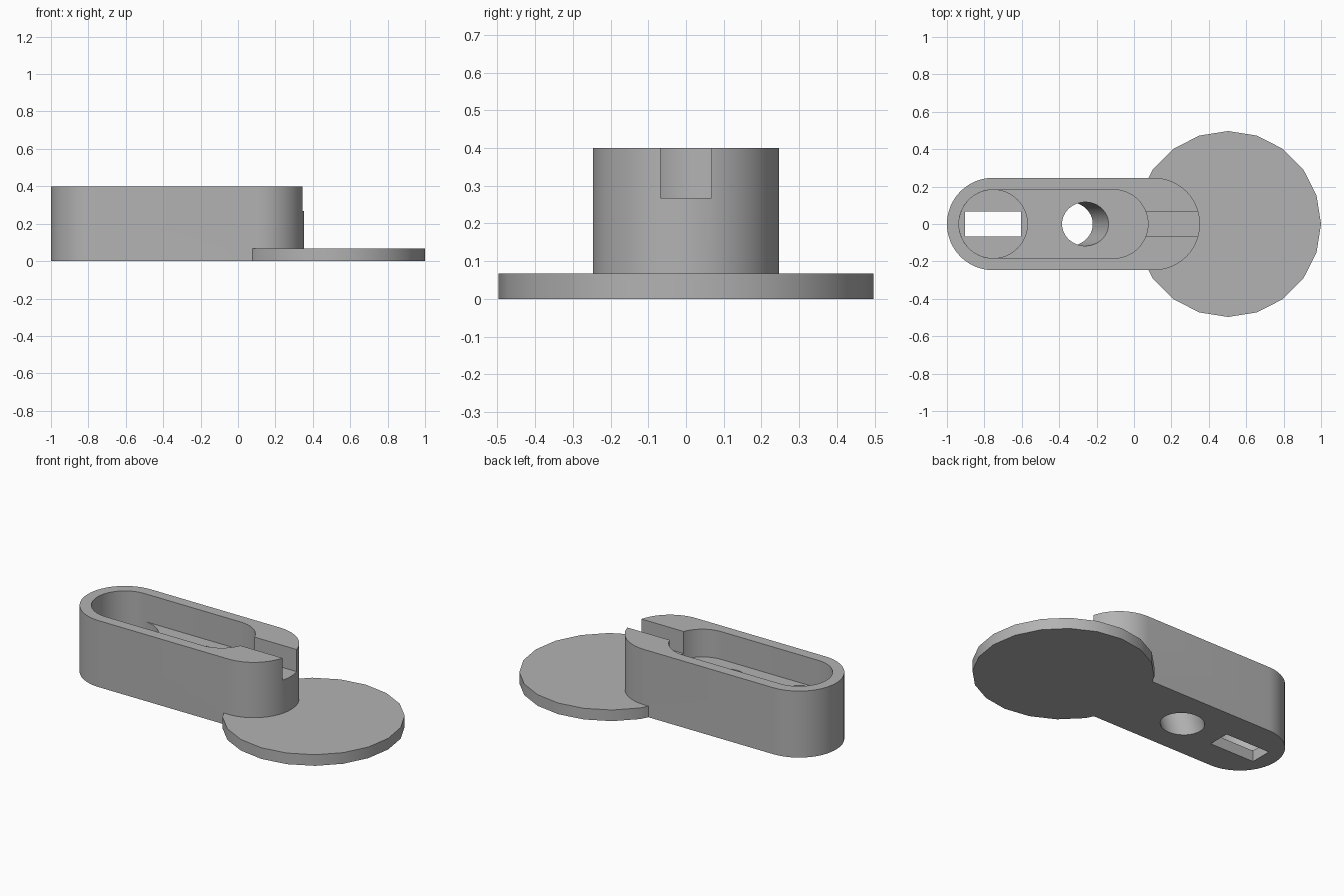
import bpy
import bmesh
import math

cube = bpy.data.objects.get("Cube")
if cube:
    bpy.data.objects.remove(cube, do_unlink=True)

grey = bpy.data.materials.new("plain grey")
grey.use_nodes = True
grey.diffuse_color = (0.45, 0.45, 0.45, 1)
grey.node_tree.nodes["Principled BSDF"].inputs["Base Color"].default_value = (0.45, 0.45, 0.45, 1)


def prism(name, outline, z0, z1, cutter=False):
    """Extrude a flat outline from z0 to z1."""
    bm = bmesh.new()
    face = bm.faces.new([bm.verts.new((x, y, z0)) for x, y in outline])
    ext = bmesh.ops.extrude_face_region(bm, geom=[face])
    tops = [v for v in ext["geom"] if isinstance(v, bmesh.types.BMVert)]
    bmesh.ops.translate(bm, verts=tops, vec=(0, 0, z1 - z0))
    bmesh.ops.recalc_face_normals(bm, faces=bm.faces)
    mesh = bpy.data.meshes.new(name)
    bm.to_mesh(mesh)
    bm.free()
    mesh.materials.append(grey)
    obj = bpy.data.objects.new(name, mesh)
    bpy.context.collection.objects.link(obj)
    obj.hide_render = cutter
    return obj


def arc(cx, r, start, end, steps):
    angles = [math.radians(start + (end - start) * i / steps) for i in range(steps + 1)]
    return [(cx + r * math.cos(a), r * math.sin(a)) for a in angles]


def stadium(x0, x1, r):
    return arc(x1, r, -90, 90, 32) + arc(x0, r, 90, 270, 32)


def circle(cx, r, sides):
    return arc(cx, r, 0, 360, sides)[:-1]


def rectangle(x0, x1, half):
    return [(x0, -half), (x1, -half), (x1, half), (x0, half)]


END, PLATE, FLOOR, TOP = -0.753, 0.067, 0.233, 0.4

# Long rounded housing and the flat disc joined to its end
housing = prism("housing", stadium(END, 0.106, 0.247), 0, TOP)
disc = prism("end_disc", circle(0.503, 0.497, 20), 0, PLATE, True)

# Pocket, deeper round recess, window and wire slot
cutters = [
    prism("pocket_cutter", stadium(END, -0.108, 0.183), FLOOR, 0.6, True),
    prism("recess_cutter", circle(END, 0.1829, 64), PLATE, 0.5, True),
    prism("window_cutter", rectangle(-0.903, -0.603, 0.067), -0.2, 0.3, True),
    prism("slot_cutter", rectangle(-0.05, 0.5, 0.067), 0.267, 0.7, True),
]

# Slanted round hole through the floor
hole = prism("slanted_hole_cutter", circle(0, 0.117, 48), -0.2, 0.4, True)
hole.location.x = -0.345
hole.rotation_euler.y = math.radians(20)
cutters.append(hole)

for operation, tools in (("UNION", [disc]), ("DIFFERENCE", cutters)):
    for tool in tools:
        mod = housing.modifiers.new(tool.name, "BOOLEAN")
        mod.operation = operation
        mod.solver = "EXACT"
        mod.object = tool

# Bake the booleans, then drop the helper shapes
bpy.context.view_layer.update()
bpy.ops.object.select_all(action="DESELECT")
housing.select_set(True)
bpy.context.view_layer.objects.active = housing
for mod in list(housing.modifiers):
    bpy.ops.object.modifier_apply(modifier=mod.name)
for tool in [disc] + cutters:
    bpy.data.objects.remove(tool, do_unlink=True)
bpy.ops.object.shade_smooth_by_angle(angle=math.radians(30))
